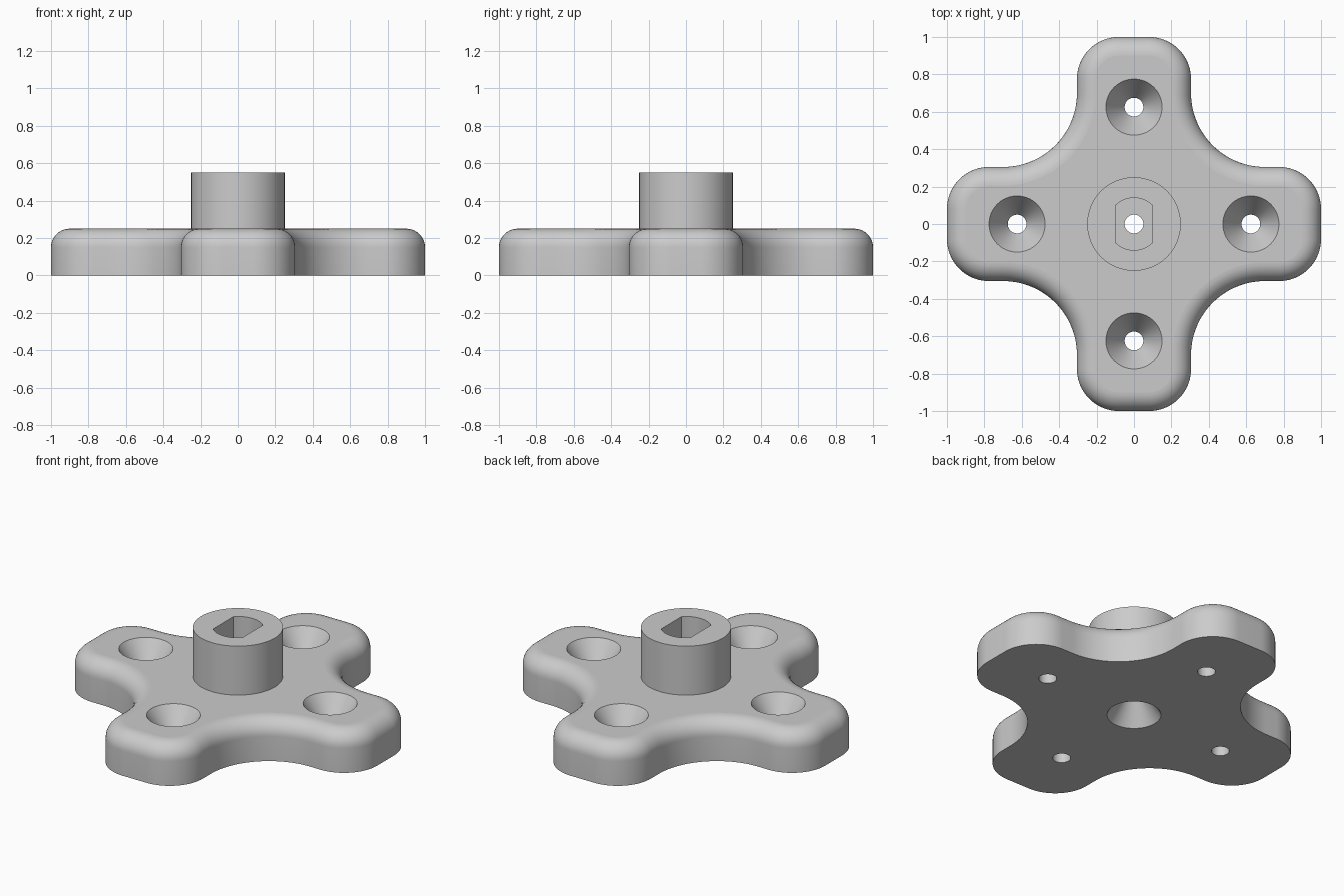
import bpy, bmesh
from math import sin, cos, pi, radians

cube = bpy.data.objects.get("Cube")
if cube:
    bpy.data.objects.remove(cube, do_unlink=True)

THICK, ROUND, TOP, FLOOR = 0.25, 0.1, 0.55, 0.25
HOLE_R, SINK_R, SINK_DEPTH, HOLE_POS = 0.05, 0.15, 0.15, 0.625

grey = bpy.data.materials.new("light_grey")
grey.use_nodes = True
colour = (0.6, 0.6, 0.6, 1)
grey.diffuse_color = colour
grey.node_tree.nodes["Principled BSDF"].inputs["Base Color"].default_value = colour


def loft(name, rings):
    """Closed solid through matching rings, listed bottom to top."""
    bm = bmesh.new()
    loops = [[bm.verts.new(p) for p in ring] for ring in rings]
    n = len(loops[0])
    for a, b in zip(loops, loops[1:]):
        for i in range(n):
            j = (i + 1) % n
            bm.faces.new((a[i], a[j], b[j], b[i]))
    bm.faces.new(loops[0][::-1])
    bm.faces.new(loops[-1])
    bmesh.ops.recalc_face_normals(bm, faces=bm.faces)
    mesh = bpy.data.meshes.new(name)
    bm.to_mesh(mesh)
    bm.free()
    mesh.materials.append(grey)
    obj = bpy.data.objects.new(name, mesh)
    bpy.context.collection.objects.link(obj)
    return obj


def circle(r, z, x=0, y=0, n=64):
    return [(x + r * cos(2 * pi * i / n), y + r * sin(2 * pi * i / n), z) for i in range(n)]


def arc(cx, cy, r, start, end, n):
    return [(cx + r * cos(radians(start + (end - start) * i / n)),
             cy + r * sin(radians(start + (end - start) * i / n))) for i in range(n + 1)]


def outline(inset, z):
    """Four rounded arms joined by hollow arcs, offset inwards."""
    quarter = arc(0.775, 0.08, 0.225 - inset, 0, 90, 20)
    quarter += arc(0.70, 0.70, 0.395 + inset, 270, 180, 28)
    quarter += arc(0.08, 0.775, 0.225 - inset, 0, 90, 20)
    points = []
    for k in range(4):
        c, s = round(cos(k * pi / 2)), round(sin(k * pi / 2))
        points += [(c * x - s * y, s * x + c * y, z) for x, y in quarter]
    return points


def countersunk_cutter(x, y, mouth_z, inward, end_z):
    """Screw hole widening to a cone at its mouth."""
    slope = (SINK_R - HOLE_R) / SINK_DEPTH
    levels = [(SINK_R + slope * 0.05, mouth_z - inward * 0.05),
              (HOLE_R, mouth_z + inward * SINK_DEPTH), (HOLE_R, end_z)]
    levels.sort(key=lambda level: level[1])
    return loft("hole_cutter", [circle(r, z, x, y) for r, z in levels])


# Plate with a rounded upper edge
steps = 10
rings = [outline(0, 0)]
for i in range(steps + 1):
    a = pi / 2 * i / steps
    rings.append(outline(ROUND * (1 - cos(a)), THICK - ROUND * (1 - sin(a))))
plate = loft("flange_with_hub", rings)

# Raised hub
hub = loft("hub", [circle(0.25, 0.2, n=96), circle(0.25, TOP, n=96)])

# Four screw holes from above, one central screw hole from below
cutters = [countersunk_cutter(x * HOLE_POS, y * HOLE_POS, THICK, -1, -0.05)
           for x, y in ((1, 0), (0, 1), (-1, 0), (0, -1))]
cutters.append(countersunk_cutter(0, 0, 0, 1, FLOOR + 0.05))

# Shaft socket: a circle with two flat sides
ends = arc(0, 0, 0.14, 45, 135, 16) + arc(0, 0, 0.14, 225, 315, 16)
socket = [(max(-0.1, min(0.1, x)), y) for x, y in ends]
cutters.append(loft("socket_cutter", [[(x, y, z) for x, y in socket]
                                      for z in (FLOOR, TOP + 0.05)]))

# Join and cut
for tool, action in [(hub, 'UNION')] + [(c, 'DIFFERENCE') for c in cutters]:
    mod = plate.modifiers.new(action.lower(), 'BOOLEAN')
    mod.object, mod.operation, mod.solver = tool, action, 'EXACT'
bpy.context.view_layer.update()
graph = bpy.context.evaluated_depsgraph_get()
result = bpy.data.meshes.new_from_object(plate.evaluated_get(graph))
plate.modifiers.clear()
plate.data = result
for tool in [hub] + cutters:
    bpy.data.objects.remove(tool, do_unlink=True)
result.materials.clear()
result.materials.append(grey)

# Smooth curved walls, keep level faces flat
bpy.ops.object.select_all(action='DESELECT')
plate.select_set(True)
bpy.context.view_layer.objects.active = plate
bpy.ops.object.shade_smooth_by_angle(angle=radians(30))
for face in result.polygons:
    face.material_index = 0
    if abs(face.normal.z) > 0.999:
        face.use_smooth = False
